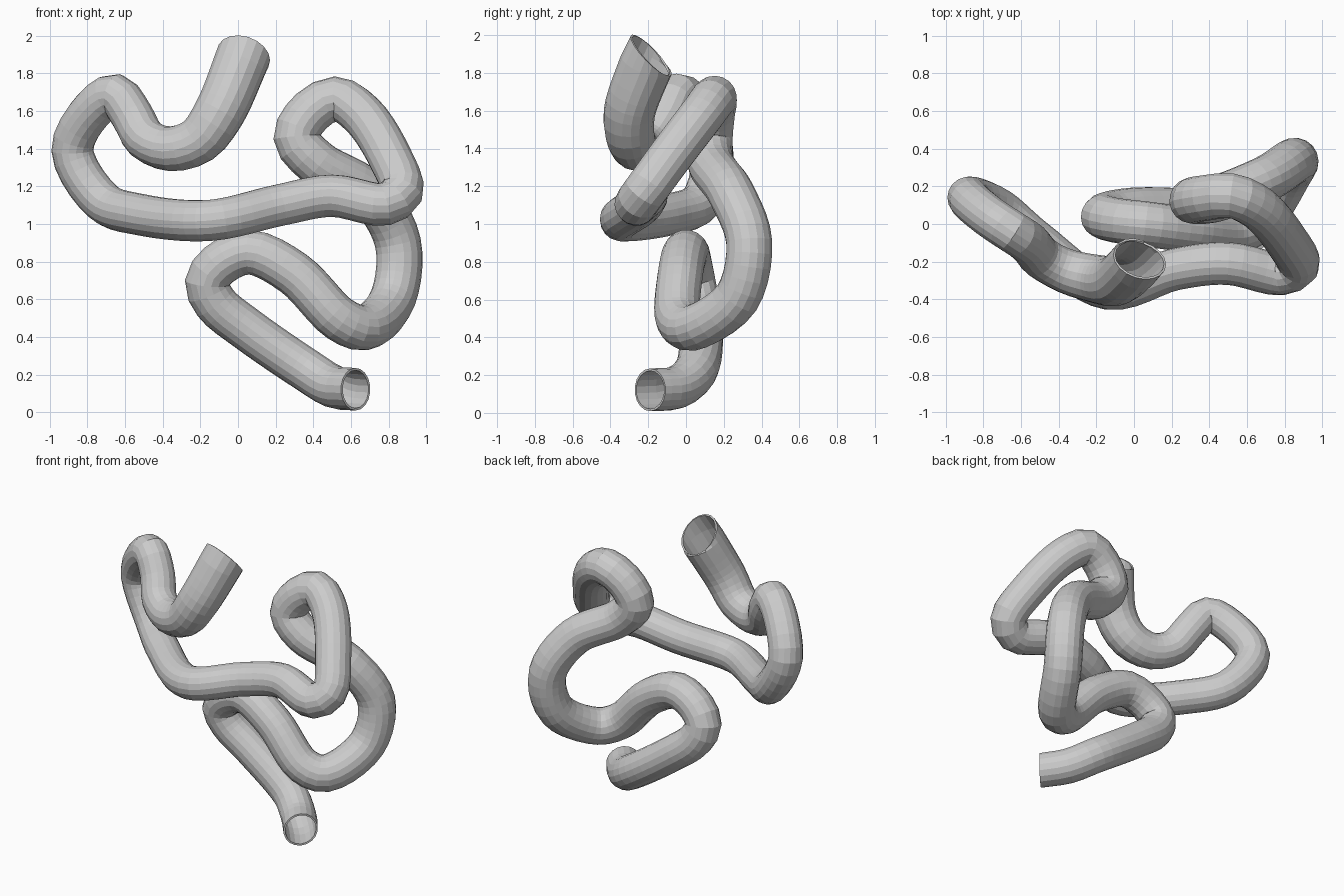
import bpy, bmesh, math
from mathutils import Vector

if "Cube" in bpy.data.objects:
    bpy.data.objects.remove(bpy.data.objects["Cube"])

SIDES, SPACING, WALL = 18, 0.06, 0.012

# centre line of the tube, top opening to bottom opening
PATH = [
    (.03, -.19, 1.895), (-.1, -.3, 1.59), (-.21, -.29, 1.445), (-.36, -.25, 1.4),
    (-.49, -.18, 1.45), (-.56, -.1, 1.57), (-.65, -.04, 1.685), (-.77, .04, 1.61),
    (-.88, .14, 1.39), (-.72, .08, 1.12), (-.52, -.09, 1.05), (-.14, -.345, 1.02),
    (.22, -.24, 1.1), (.5, -.21, 1.15), (.78, -.265, 1.105), (.87, -.22, 1.17),
    (.81, -.09, 1.35), (.66, .085, 1.58), (.52, .15, 1.665), (.39, .14, 1.6),
    (.31, .125, 1.46), (.42, .13, 1.325), (.7, .24, 1.16), (.85, .335, .9),
    (.825, .27, .61), (.67, .03, .45), (.54, -.04, .495), (.3, -.03, .735),
    (.06, 0, .85), (-.1, .02, .785), (-.165, .04, .69), (-.12, .06, .58),
    (.05, .08, .44), (.37, .05, .22), (.51, -.05, .135), (.625, -.19, .122)]
# tube radius along the path
RADII = [(0, .145), (.1, .115), (.3, .11), (.6, .124), (.8, .12), (1, .113)]


def radius(t):
    for (a, ra), (b, rb) in zip(RADII, RADII[1:]):
        if t <= b:
            return ra + (rb - ra) * (t - a) / (b - a)
    return RADII[-1][1]


def spline(pts):
    """Smooth curve through the points, as (position, path fraction)."""
    p = [Vector(q) for q in pts]
    n = len(p) - 1
    gap = [(b - a).length for a, b in zip(p, p[1:])]
    h = [math.sqrt(g) for g in gap]
    d = [(b - a) / k for a, b, k in zip(p, p[1:], h)]
    m = [d[0]] + [(d[i - 1] * h[i] + d[i] * h[i - 1]) / (h[i - 1] + h[i])
                  for i in range(1, n)] + [d[-1]]
    out = []
    for i in range(n):
        steps = max(2, round(gap[i] / SPACING))
        for k in range(steps):
            t = k / steps
            s = t * t * (3 - 2 * t)
            out.append((p[i].lerp(p[i + 1], s) + h[i] * t * (1 - t)
                        * (m[i] * (1 - t) - m[i + 1] * t), (i + t) / n))
    return out + [(p[-1], 1)]


# sweep a ring along the centre line, carrying its frame without twist
line = spline(PATH)
last = len(line) - 1
bm = bmesh.new()
rings, side = [], Vector((1, 0, 0))
for i, (pos, t) in enumerate(line):
    tan = (line[min(i + 1, last)][0] - line[max(i - 1, 0)][0]).normalized()
    if i == 0:
        tan = Vector((-.25, -.7, -.67)).normalized()   # top mouth tilts backwards
    elif i == last:
        tan = Vector((.72, -.69, 0)).normalized()      # bottom mouth looks front right
    side = (side - tan * side.dot(tan)).normalized()
    up = tan.cross(side)
    angles = [2 * math.pi * k / SIDES for k in range(SIDES)]
    rings.append([bm.verts.new(pos + radius(t) * (math.cos(a) * side + math.sin(a) * up))
                  for a in angles])
for a, b in zip(rings, rings[1:]):
    for k in range(SIDES):
        j = (k + 1) % SIDES
        bm.faces.new((a[k], a[j], b[j], b[k]))
bm.normal_update()

mesh = bpy.data.meshes.new("bent_tube")
bm.to_mesh(mesh)
bm.free()
tube = bpy.data.objects.new("bent_tube", mesh)
bpy.context.collection.objects.link(tube)

# thin wall, open at both ends
wall = tube.modifiers.new("wall", 'SOLIDIFY')
wall.thickness = WALL
wall.offset = -1
